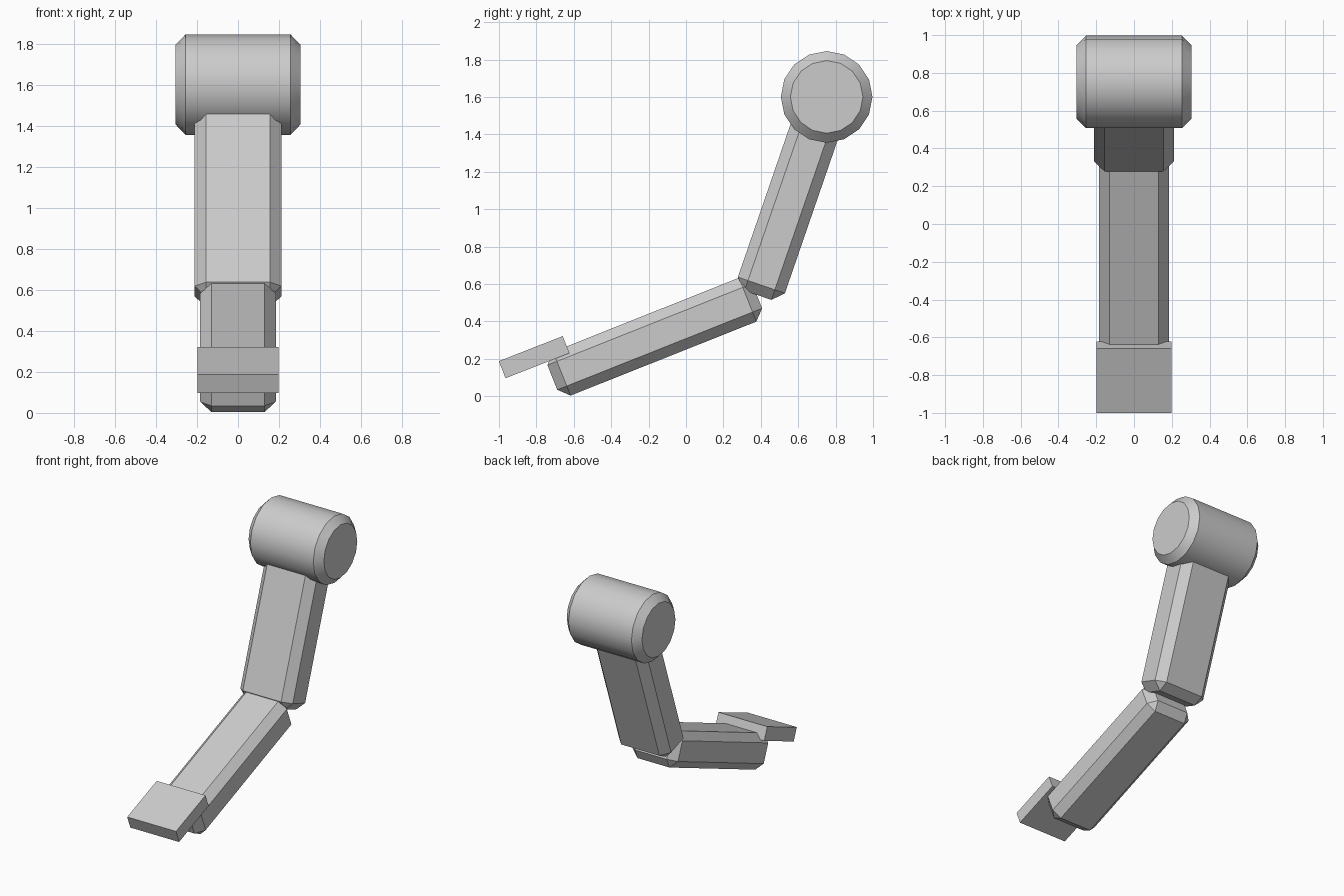
import bpy, bmesh, math
from mathutils import Matrix

if "Cube" in bpy.data.objects:
    bpy.data.objects.remove(bpy.data.objects["Cube"])

grey = bpy.data.materials.new("light_grey")
grey.diffuse_color = (0.6, 0.6, 0.6, 1)
grey.use_nodes = True
grey.node_tree.nodes["Principled BSDF"].inputs["Base Color"].default_value = grey.diffuse_color


def finish(name, bm, loc, tilt):
    """Turn a bmesh into a placed object, tilted about the x axis."""
    bm.transform(Matrix.Translation(loc) @ Matrix.Rotation(math.radians(tilt), 4, 'X'))
    bmesh.ops.recalc_face_normals(bm, faces=bm.faces[:])
    me = bpy.data.meshes.new(name)
    bm.to_mesh(me)
    bm.free()
    me.materials.append(grey)
    ob = bpy.data.objects.new(name, me)
    bpy.context.collection.objects.link(ob)
    return ob


def chamfered_box(name, size, loc, tilt, chamfer=0):
    bm = bmesh.new()
    bmesh.ops.create_cube(bm, size=1, matrix=Matrix.Diagonal((*size, 1)))
    if chamfer:
        bmesh.ops.bevel(bm, geom=bm.edges[:], offset=chamfer, segments=1,
                        profile=0.5, affect='EDGES')
    return finish(name, bm, loc, tilt)


# Limb segments and the flat tip plate
chamfered_box("upper_arm", (0.424, 0.266, 1.084), (0, 0.561, 1.052), -19, 0.057)
chamfered_box("lower_arm", (0.368, 1.179, 0.252), (0, -0.167, 0.318), 21.7, 0.055)
chamfered_box("tip_plate", (0.396, 0.367, 0.098), (0, -0.812, 0.2085), 21.4)

# Shoulder drum lying along x, with chamfered rims
bm = bmesh.new()
bmesh.ops.create_cone(bm, cap_ends=True, segments=16, radius1=0.245, radius2=0.245,
                      depth=0.61, matrix=Matrix.Rotation(math.pi / 2, 4, 'Y'))
rims = [e for e in bm.edges if abs(e.verts[0].co.x - e.verts[1].co.x) < 0.01]
bmesh.ops.bevel(bm, geom=rims, offset=0.05, segments=1, profile=0.5, affect='EDGES')
drum = finish("shoulder_drum", bm, (0, 0.752, 1.6), 0)
bpy.context.view_layer.objects.active = drum
drum.select_set(True)
bpy.ops.object.shade_smooth_by_angle(angle=math.radians(30))
